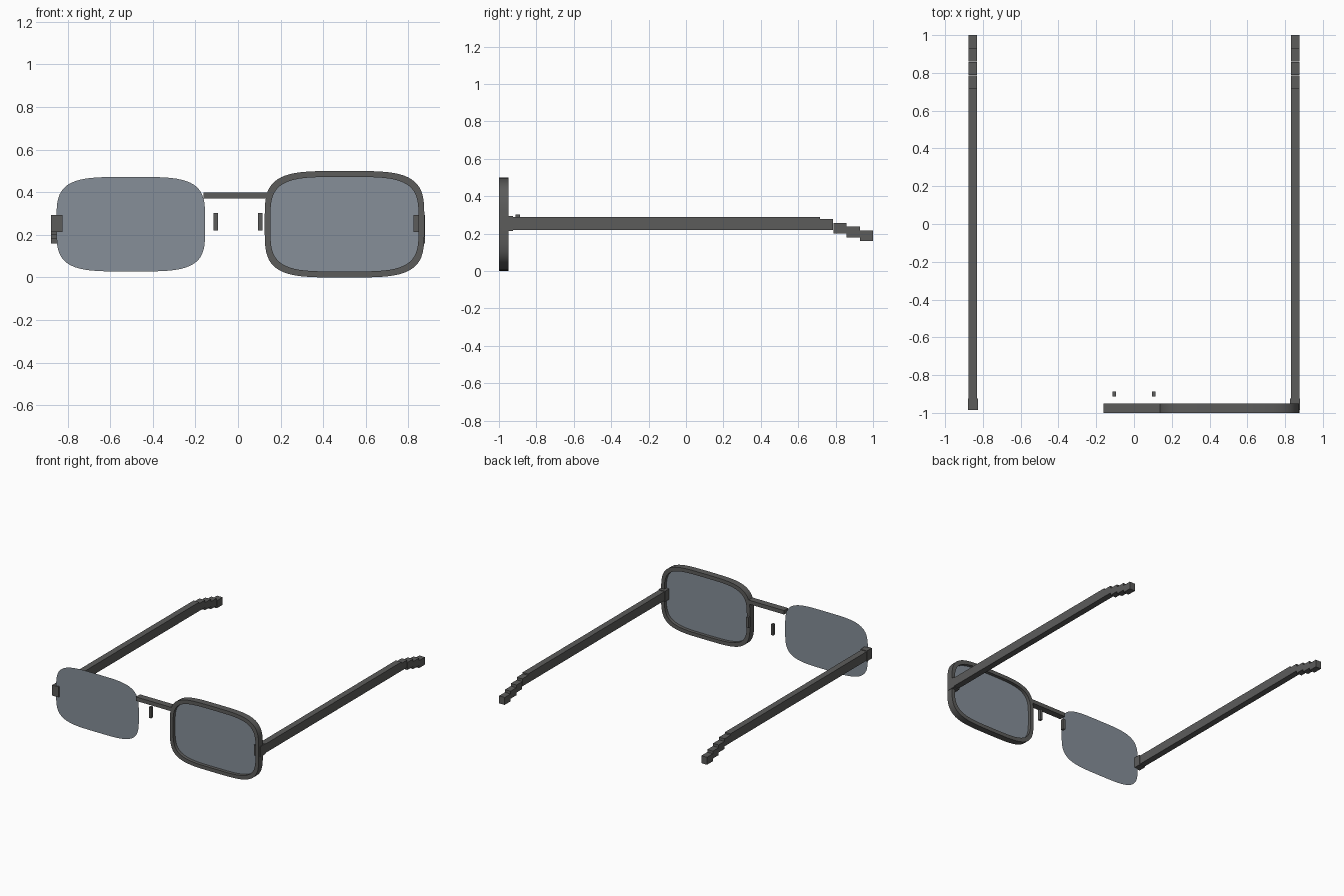
import bpy
import bmesh
from math import cos, sin, pi, copysign

cube = bpy.data.objects.get("Cube")
if cube:
    bpy.data.objects.remove(cube, do_unlink=True)


def material(name, color):
    mat = bpy.data.materials.new(name)
    mat.use_nodes = True
    mat.diffuse_color = color
    mat.node_tree.nodes["Principled BSDF"].inputs["Base Color"].default_value = color
    return mat


DARK = material("dark grey", (0.107, 0.107, 0.105, 1))
GLASS = material("blue grey glass", (0.24, 0.275, 0.315, 1))


def finish(name, bm, mat):
    bmesh.ops.recalc_face_normals(bm, faces=bm.faces)
    mesh = bpy.data.meshes.new(name)
    bm.to_mesh(mesh)
    bm.free()
    mesh.materials.append(mat)
    obj = bpy.data.objects.new(name, mesh)
    bpy.context.collection.objects.link(obj)
    return obj


def box(name, x, y, z):
    """Box from three (low, high) ranges."""
    bm = bmesh.new()
    bmesh.ops.create_cube(bm, size=1)
    for v in bm.verts:
        v.co = [(lo + hi) / 2 + c * (hi - lo) for c, (lo, hi) in zip(v.co, (x, y, z))]
    return finish(name, bm, DARK)


def outline(bm, cx, half_w, half_h, y, count=64):
    """Ring of vertices on a rounded rectangle (superellipse)."""
    ring = []
    for i in range(count):
        c, s = cos(2 * pi * i / count), sin(2 * pi * i / count)
        ring.append(bm.verts.new((cx + half_w * copysign(abs(c) ** 0.5, c), y,
                                  0.25 + half_h * copysign(abs(s) ** 0.5, s))))
    return ring


# Lenses: thin flat sheets
for side, cx in (("left", 0.5), ("right", -0.503)):
    bm = bmesh.new()
    bm.faces.new(outline(bm, cx, 0.349, 0.222, -0.975))
    finish(side + "_lens", bm, GLASS)

# Rim around the left lens only
bm = bmesh.new()
rings = [outline(bm, 0.5, w, h, y) for w, h, y in
         ((0.375, 0.25, -1), (0.375, 0.25, -0.95), (0.348, 0.222, -0.95), (0.348, 0.222, -1))]
for a, b in zip(rings, rings[1:] + rings[:1]):
    for i in range(len(a)):
        j = (i + 1) % len(a)
        bm.faces.new((a[i], a[j], b[j], b[i]))
rim = finish("left_rim", bm, DARK)
bpy.context.view_layer.objects.active = rim
rim.select_set(True)
bpy.ops.object.shade_smooth_by_angle()

# Bridge
box("bridge", (-0.162, 0.14), (-1, -0.95), (0.37, 0.4))

# Hinges, arms, stepped ear tips and nose pads on both sides
for side, s in (("left", 1), ("right", -1)):
    def span(lo, hi):
        return tuple(sorted((s * lo, s * hi)))

    box(side + "_hinge", span(0.825, 0.878), (-0.985, -0.925), (0.213, 0.293))
    box(side + "_arm", span(0.83, 0.877), (-0.93, 0.717), (0.22, 0.288))
    for i in range(4):
        start, base = 0.717 + 0.071 * i, 0.22 - 0.02 * i
        box(f"{side}_ear_tip_{i + 1}", span(0.83, 0.877),
            (start, start + 0.07), (base, base + 0.057))
    box(side + "_nose_pad", span(0.095, 0.114), (-0.912, -0.888), (0.22, 0.302))
